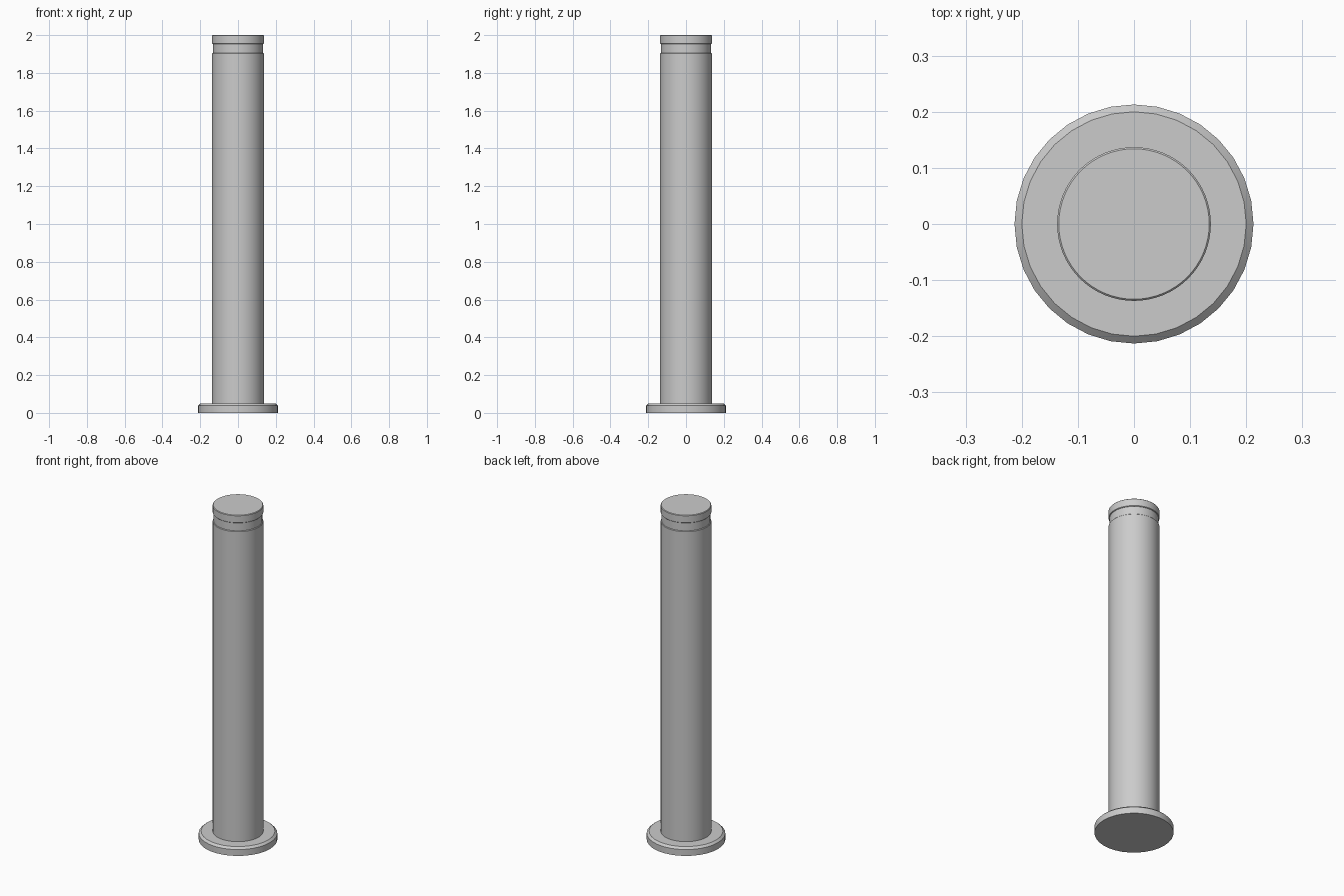
import bpy
import bmesh
from math import cos, sin, tau, radians

cube = bpy.data.objects.get("Cube")
if cube:
    bpy.data.objects.remove(cube)

# Single painted metal colour
metal = bpy.data.materials.new("grey metal")
grey = (0.6, 0.6, 0.6, 1)
metal.use_nodes = True
metal.diffuse_color = grey
metal.node_tree.nodes["Principled BSDF"].inputs["Base Color"].default_value = grey


def turned_part(name, profile, sides):
    """Closed solid of revolution from (radius, height) points, bottom to top."""
    bm = bmesh.new()
    rings = [[bm.verts.new((r * cos(tau * i / sides), r * sin(tau * i / sides), z))
              for i in range(sides)] for r, z in profile]
    for low, high in zip(rings, rings[1:]):
        for i in range(sides):
            j = (i + 1) % sides
            bm.faces.new((low[i], low[j], high[j], high[i]))
    bm.faces.new(rings[0][::-1])
    bm.faces.new(rings[-1])
    mesh = bpy.data.meshes.new(name)
    bm.to_mesh(mesh)
    bm.free()
    mesh.materials.append(metal)
    obj = bpy.data.objects.new(name, mesh)
    bpy.context.collection.objects.link(obj)
    bpy.ops.object.select_all(action="DESELECT")
    obj.select_set(True)
    bpy.context.view_layer.objects.active = obj
    bpy.ops.object.shade_smooth_by_angle(angle=radians(35))
    return obj


# Floor flange with a chamfered upper rim
turned_part("base_flange", [(0.213, 0), (0.213, 0.038), (0.2, 0.05)], 32)

# Main post
turned_part("post", [(0.137, 0.05), (0.137, 1.902), (0.134, 1.905)], 64)

# Shallow recessed band under the cap
turned_part("neck_band", [(0.132, 1.905), (0.132, 1.953)], 64)

# Cap
turned_part("cap", [(0.134, 1.953), (0.137, 1.956), (0.137, 1.997), (0.134, 2)], 64)
